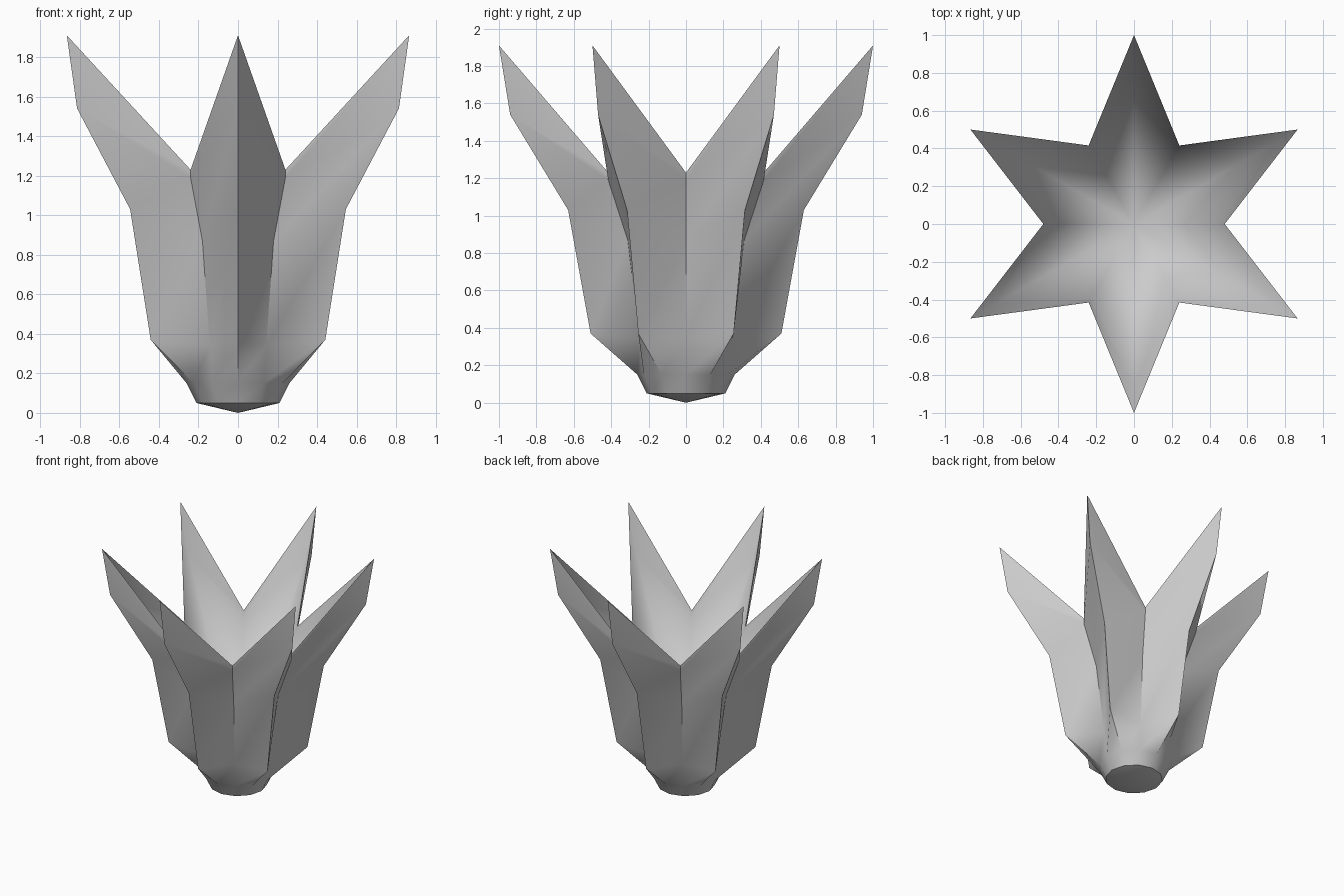
import bpy, bmesh
from math import cos, sin, pi, radians

if "Cube" in bpy.data.objects:
    bpy.data.objects.remove(bpy.data.objects["Cube"])

PETALS = 6
# each ring: (petal ridge radius, ridge z, valley radius, valley z), outside bottom to top
OUTER = [
    (0.21, 0.05, 0.21, 0.05),
    (0.26, 0.15, 0.26, 0.15),
    (0.51, 0.37, 0.285, 0.34),
    (0.63, 1.03, 0.36, 0.87),
    (0.94, 1.54, 0.48, 1.19),
    (1.00, 1.91, 0.48, 1.23),
]
# inside of the rim, then the hollow falls to a point
INNER = [(0.855, 1.54, 0.45, 1.17)]
HOLLOW_Z = 0.25

bm = bmesh.new()


def star_ring(ridge_r, ridge_z, valley_r, valley_z):
    ring = []
    for i in range(2 * PETALS):
        r, z = (ridge_r, ridge_z) if i % 2 else (valley_r, valley_z)
        a = pi * i / PETALS
        ring.append(bm.verts.new((r * cos(a), r * sin(a), z)))
    return ring


def fan(ring, z):
    tip = bm.verts.new((0, 0, z))
    return [bm.faces.new((ring[i - 1], ring[i], tip)) for i in range(len(ring))]


# shell: outer wall, rim and inner wall in one loft
rings = [star_ring(*r) for r in OUTER + INNER]
inside = set()
for k, (a, b) in enumerate(zip(rings, rings[1:])):
    for i in range(len(a)):
        f = bm.faces.new((a[i - 1], a[i], b[i], b[i - 1]))
        if k >= len(OUTER) - 1:
            inside.add(f)

# pointed base and hollow
fan(rings[0], 0.0)
inside.update(fan(rings[-1], HOLLOW_Z))
bmesh.ops.recalc_face_normals(bm, faces=bm.faces[:])

# crisp folds outside, soft shading inside
for f in bm.faces:
    f.smooth = True
for e in bm.edges:
    if not all(f in inside for f in e.link_faces):
        e.smooth = e.calc_face_angle(0) < radians(30)

mesh = bpy.data.meshes.new("flower_cup")
bm.to_mesh(mesh)
bm.free()
cup = bpy.data.objects.new("flower_cup", mesh)
bpy.context.collection.objects.link(cup)
